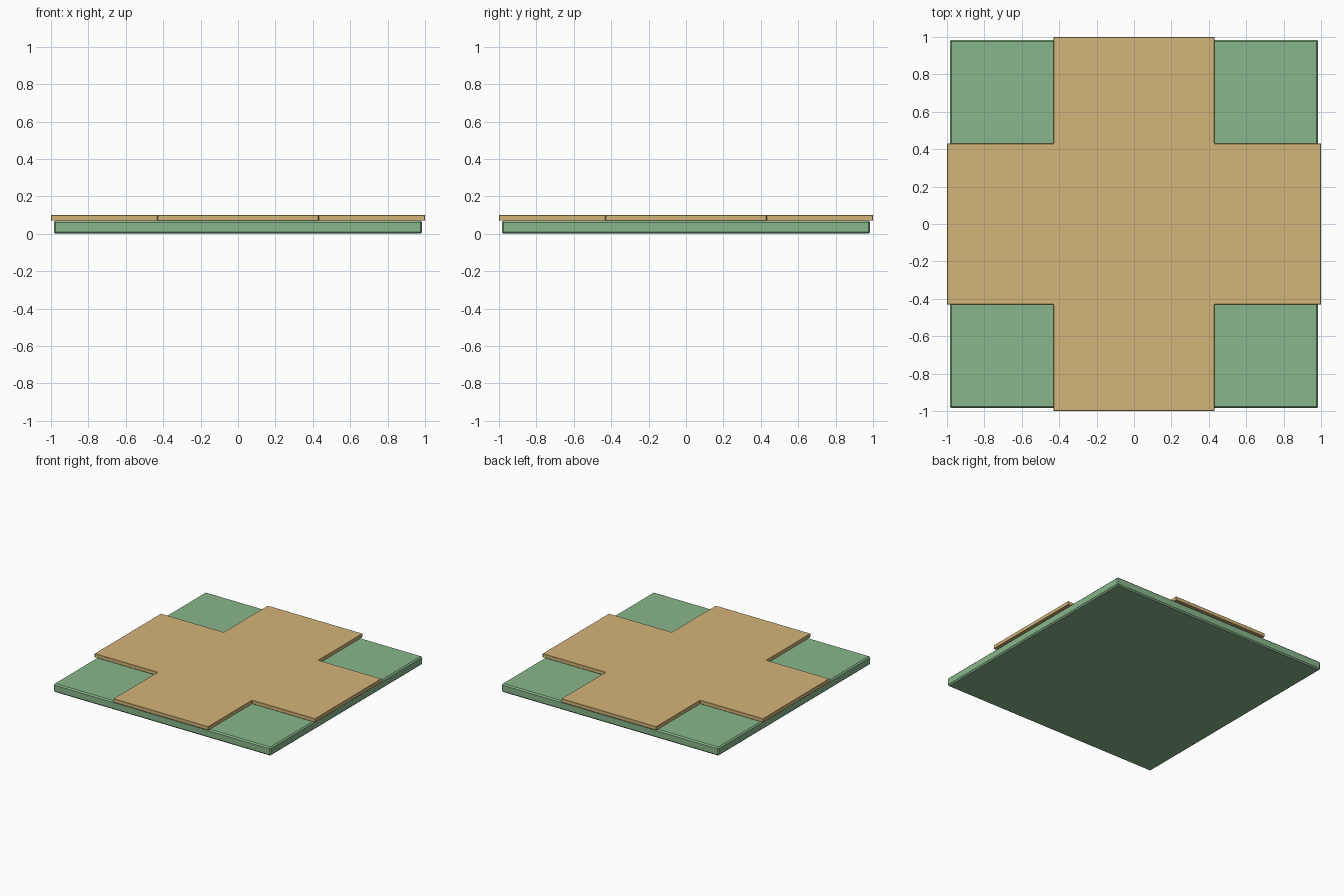
import bpy, bmesh

if "Cube" in bpy.data.objects:
    bpy.data.objects.remove(bpy.data.objects["Cube"])

ARM = 0.43      # half width of the cross arms
TOP = 0.10      # overall height
SLAB = 0.07     # height of the base slab


def material(name, color):
    m = bpy.data.materials.new(name)
    m.diffuse_color = (*color, 1)
    m.use_nodes = True
    m.node_tree.nodes["Principled BSDF"].inputs["Base Color"].default_value = m.diffuse_color
    return m


def plate(name, outline, z0, z1, bevel, mat):
    """Extrude a flat outline into a plate with chamfered edges."""
    bm = bmesh.new()
    face = bm.faces.new([bm.verts.new((x, y, z0)) for x, y in outline])
    ext = bmesh.ops.extrude_face_region(bm, geom=[face])["geom"]
    top = [v for v in ext if isinstance(v, bmesh.types.BMVert)]
    bmesh.ops.translate(bm, verts=top, vec=(0, 0, z1 - z0))
    bmesh.ops.recalc_face_normals(bm, faces=bm.faces)
    me = bpy.data.meshes.new(name)
    bm.to_mesh(me)
    bm.free()
    me.materials.append(mat)
    ob = bpy.data.objects.new(name, me)
    bpy.context.collection.objects.link(ob)
    mod = ob.modifiers.new("chamfer", "BEVEL")
    mod.width = bevel
    mod.segments = 1
    return ob


# Square base slab
s = 0.985
plate("base_slab", [(-s, -s), (s, -s), (s, s), (-s, s)], 0, SLAB, 0.01,
      material("green", (0.25, 0.47, 0.26)))

# Cross-shaped path: one quarter corner turned four times
cross = []
corner = [(1, -ARM), (1, ARM), (ARM, ARM)]
for _ in range(4):
    cross += corner
    corner = [(-y, x) for x, y in corner]
plate("crossing_path", cross, SLAB, TOP, 0.002,
      material("sand", (0.65, 0.46, 0.19)))
